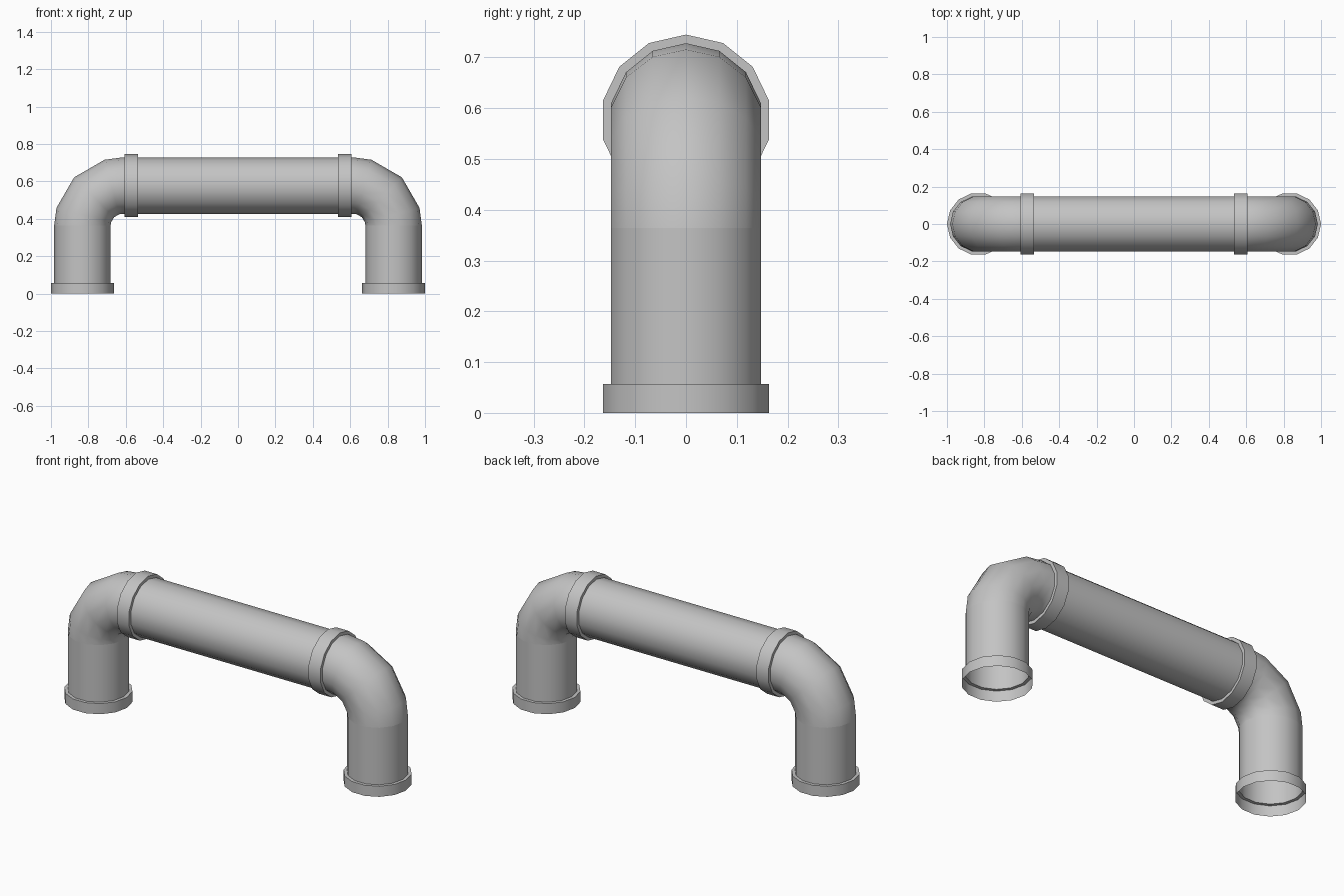
import bpy, bmesh
from math import sin, cos, radians, tau
from mathutils import Vector

cube = bpy.data.objects.get("Cube")
if cube:
    bpy.data.objects.remove(cube, do_unlink=True)

SIDES = 14
PIPE_R, COLLAR_R = 0.151, 0.168
LEG_X, PIPE_Z, BEND_R = 0.832, 0.577, 0.213
CUP_H = 0.057
COLLAR_IN, COLLAR_OUT = 0.535, 0.607

grey = bpy.data.materials.new("pipe grey")
grey.use_nodes = True
colour = (0.55, 0.55, 0.55, 1)
grey.diffuse_color = colour
grey.node_tree.nodes["Principled BSDF"].inputs["Base Color"].default_value = colour


def sweep(name, rings, closed=False):
    """Skin rings given as (x, z, heading angle from vertical, radius)."""
    bm = bmesh.new()
    loops = []
    for x, z, angle, r in rings:
        a = radians(angle)
        across = Vector((-cos(a), 0, sin(a)))
        loops.append([bm.verts.new(Vector((x, 0, z)) + r * (
            across * cos(tau * i / SIDES) + Vector((0, sin(tau * i / SIDES), 0))))
            for i in range(SIDES)])
    pairs = list(zip(loops, loops[1:]))
    if closed:
        pairs.append((loops[-1], loops[0]))
    for low, high in pairs:
        for i in range(SIDES):
            j = (i + 1) % SIDES
            bm.faces.new((low[i], high[i], high[j], low[j]))
    bmesh.ops.recalc_face_normals(bm, faces=bm.faces)
    mesh = bpy.data.meshes.new(name)
    bm.to_mesh(mesh)
    bm.free()
    mesh.materials.append(grey)
    obj = bpy.data.objects.new(name, mesh)
    bpy.context.collection.objects.link(obj)
    bpy.ops.object.select_all(action="DESELECT")
    obj.select_set(True)
    bpy.context.view_layer.objects.active = obj
    bpy.ops.object.shade_smooth_by_angle(angle=radians(35))
    return obj


# Straight pipe across the top
sweep("main_pipe", [(x, PIPE_Z, 90, PIPE_R) for x in (-COLLAR_OUT, COLLAR_OUT)])

for side, s in (("right", -1), ("left", 1)):
    # Upright leg
    bend_z = PIPE_Z - BEND_R
    sweep(side + "_leg", [(s * LEG_X, z, 0, PIPE_R) for z in (CUP_H, bend_z)])

    # Coarse elbow from the leg to the main pipe
    bend_x = LEG_X - BEND_R
    elbow = [(s * (bend_x + BEND_R * cos(radians(a))),
              bend_z + BEND_R * sin(radians(a)), -s * a, PIPE_R)
             for a in (0, 15, 45, 75, 90)]
    elbow.append((s * COLLAR_IN, PIPE_Z, -s * 90, PIPE_R))
    sweep(side + "_elbow", elbow)

    # Open foot socket with a lip closing onto the leg
    sweep(side + "_foot_socket", [(s * LEG_X, 0, 0, COLLAR_R),
                                  (s * LEG_X, CUP_H, 0, COLLAR_R),
                                  (s * LEG_X, CUP_H, 0, PIPE_R)])

    # Raised collar around the pipe joint
    sweep(side + "_joint_collar", [(s * x, PIPE_Z, 90, r) for x, r in (
        (COLLAR_IN, PIPE_R), (COLLAR_IN, COLLAR_R),
        (COLLAR_OUT, COLLAR_R), (COLLAR_OUT, PIPE_R))])
